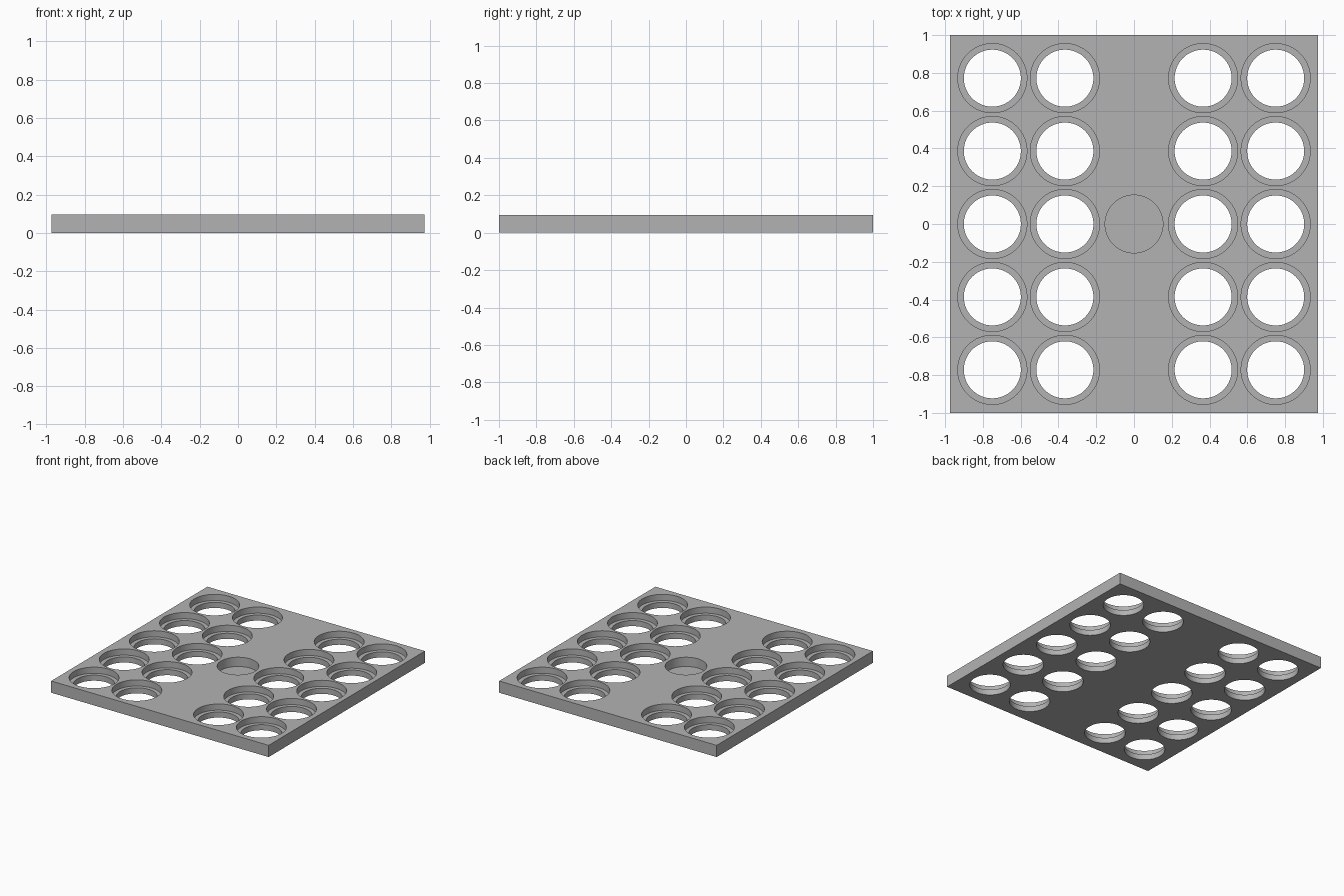
import bpy
import bmesh
from mathutils import Matrix

cube = bpy.data.objects.get("Cube")
if cube:
    bpy.data.objects.remove(cube, do_unlink=True)

WIDTH, DEPTH, HEIGHT = 1.95, 2.0, 0.095
LEDGE = 0.045
BORE_R, RIM_R, RECESS_R = 0.151, 0.183, 0.153
RECESS_FLOOR = 0.02
PITCH = 0.386
COLUMNS = (-0.75, -0.366, 0.366, 0.75)

grey = bpy.data.materials.new("grey")
grey.use_nodes = True
grey.diffuse_color = (0.45, 0.45, 0.45, 1)
grey.node_tree.nodes["Principled BSDF"].inputs["Base Color"].default_value = grey.diffuse_color


def make_object(name, bm):
    mesh = bpy.data.meshes.new(name)
    bm.to_mesh(mesh)
    bm.free()
    mesh.materials.append(grey)
    obj = bpy.data.objects.new(name, mesh)
    bpy.context.collection.objects.link(obj)
    return obj


def add_cylinder(bm, x, y, radius, bottom, top):
    place = Matrix.Translation((x, y, (bottom + top) / 2))
    bmesh.ops.create_cone(bm, cap_ends=True, segments=64, radius1=radius,
                          radius2=radius, depth=top - bottom, matrix=place)


# Flat tray plate
bm = bmesh.new()
size = Matrix.Diagonal((WIDTH, DEPTH, HEIGHT, 1))
bmesh.ops.create_cube(bm, size=1, matrix=Matrix.Translation((0, 0, HEIGHT / 2)) @ size)
tray = make_object("tray", bm)

# Through holes, and wider pockets above them with the centre recess
bores, pockets = bmesh.new(), bmesh.new()
for x in COLUMNS:
    for row in range(-2, 3):
        add_cylinder(bores, x, row * PITCH, BORE_R, -0.1, 0.2)
        add_cylinder(pockets, x, row * PITCH, RIM_R, LEDGE, 0.2)
add_cylinder(pockets, 0, 0, RECESS_R, RECESS_FLOOR, 0.2)

# Cut both sets out of the plate
for name, cutter_mesh in (("pocket_cutter", pockets), ("bore_cutter", bores)):
    cutter = make_object(name, cutter_mesh)
    cutter.hide_render = True
    cut = tray.modifiers.new(name, "BOOLEAN")
    cut.operation = "DIFFERENCE"
    cut.solver = "EXACT"
    cut.object = cutter
    bpy.context.view_layer.objects.active = tray
    tray.select_set(True)
    bpy.ops.object.modifier_apply(modifier=name)
    bpy.data.objects.remove(cutter, do_unlink=True)

# Smooth round walls with sharp rims
bpy.ops.object.select_all(action="DESELECT")
tray.select_set(True)
bpy.context.view_layer.objects.active = tray
bpy.ops.object.shade_smooth_by_angle()
